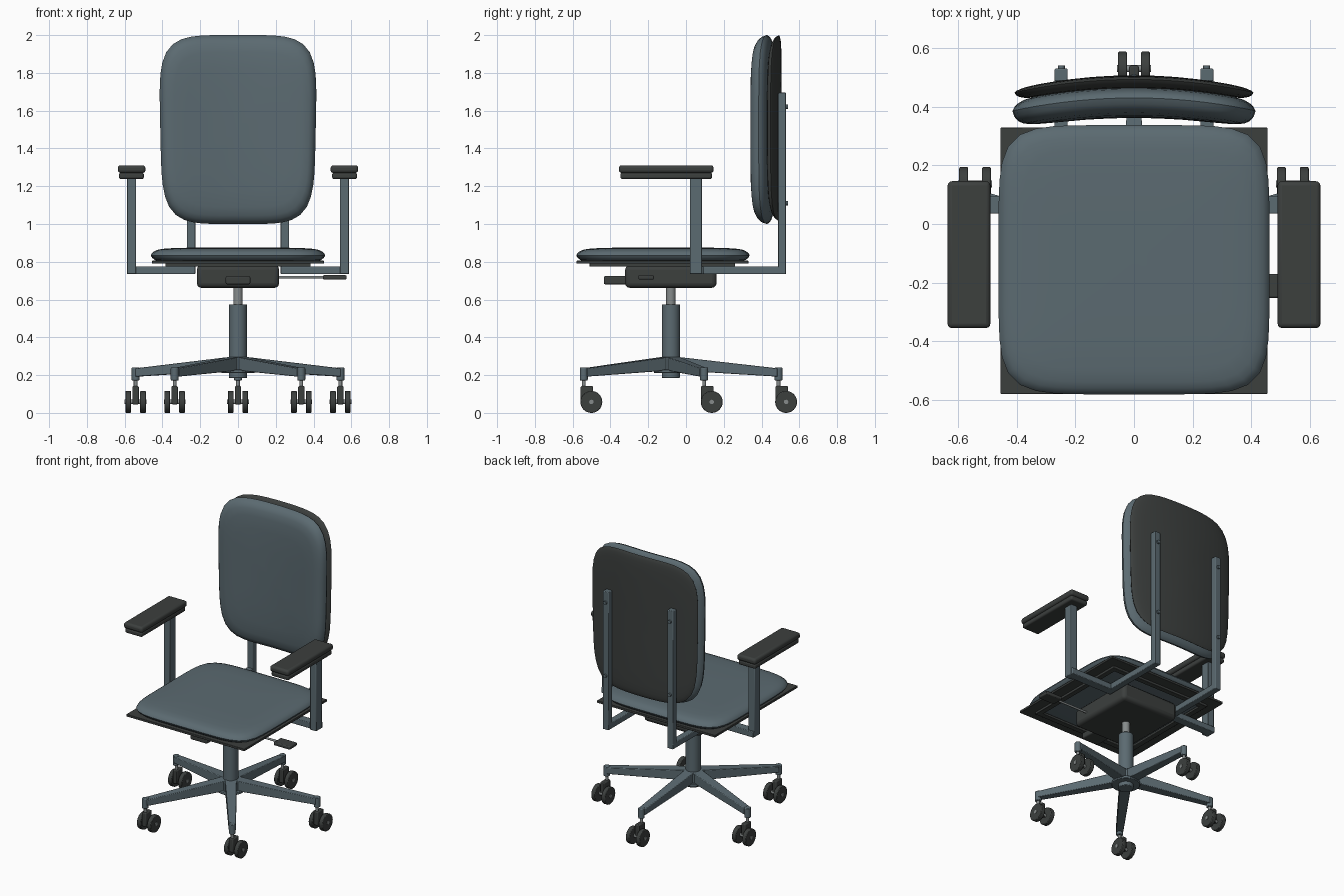
import bpy, bmesh, math
from mathutils import Vector, Matrix

if "Cube" in bpy.data.objects:
    bpy.data.objects.remove(bpy.data.objects["Cube"])


def material(name, rgb):
    m = bpy.data.materials.new(name)
    m.diffuse_color = (*rgb, 1)
    m.use_nodes = True
    m.node_tree.nodes["Principled BSDF"].inputs["Base Color"].default_value = m.diffuse_color
    return m


BLUE = material("slate_blue", (0.105, 0.145, 0.165))
DARK = material("charcoal", (0.045, 0.05, 0.048))
METAL = material("steel_grey", (0.24, 0.26, 0.26))


def finish(name, bm, mat, bevel=0, segs=2, smooth=True):
    bmesh.ops.recalc_face_normals(bm, faces=bm.faces)
    me = bpy.data.meshes.new(name)
    bm.to_mesh(me)
    bm.free()
    me.materials.append(mat)
    ob = bpy.data.objects.new(name, me)
    bpy.context.collection.objects.link(ob)
    if bevel:
        mod = ob.modifiers.new("Bevel", 'BEVEL')
        mod.width, mod.segments = bevel, segs
    if smooth:
        bpy.ops.object.select_all(action='DESELECT')
        ob.select_set(True)
        bpy.context.view_layer.objects.active = ob
        bpy.ops.object.shade_smooth_by_angle(angle=math.radians(40))
    return ob


def box(name, x, y, z, mat, bevel=0.004, segs=2):
    """Box from (min, max) ranges."""
    bm = bmesh.new()
    bmesh.ops.create_cube(bm, size=1)
    for v in bm.verts:
        for i, (a, b) in enumerate((x, y, z)):
            v.co[i] = (a + b) / 2 + v.co[i] * (b - a)
    return finish(name, bm, mat, bevel, segs)


def rod(name, p, q, r, mat, sides=24, bevel=0):
    """Cylinder between two points."""
    p, q = Vector(p), Vector(q)
    bm = bmesh.new()
    bmesh.ops.create_cone(bm, cap_ends=True, segments=sides, radius1=r, radius2=r,
                          depth=(q - p).length)
    rot = (q - p).to_track_quat('Z', 'Y').to_matrix().to_4x4()
    bmesh.ops.transform(bm, matrix=Matrix.Translation((p + q) / 2) @ rot, verts=bm.verts)
    return finish(name, bm, mat, bevel)


def pillow(name, power, up, down, place, mat, sides=64):
    """Rounded-square lens with a crisp rim; place() maps (u, v, height) to space."""
    profile = [(0.985, 0.3), (0.955, 0.55), (0.91, 0.74), (0.82, 0.87),
               (0.65, 0.95), (0.4, 0.985), (0.2, 1)]
    rings = [(s, -h * down) for s, h in reversed(profile)] + [(1, 0)] \
        + [(s, h * up) for s, h in profile]
    bm = bmesh.new()
    loops = []
    for s, h in rings:
        loop = []
        for i in range(sides):
            a = 2 * math.pi * (i + 0.5) / sides
            c, d = math.cos(a), math.sin(a)
            k = s / (abs(c) ** power + abs(d) ** power) ** (1 / power)
            loop.append(bm.verts.new(place(c * k, d * k, h)))
        loops.append(loop)
    for a, b in zip(loops, loops[1:]):
        for i in range(sides):
            j = (i + 1) % sides
            bm.faces.new((a[i], a[j], b[j], b[i]))
    for loop, h in ((loops[0], -down), (loops[-1], up)):
        tip = bm.verts.new(place(0, 0, h))
        for i in range(sides):
            bm.faces.new((loop[i], loop[(i + 1) % sides], tip))
    return finish(name, bm, mat)


def frame(name, outer, inner, cy, z, mat):
    """Square plate with a square opening."""
    bm = bmesh.new()
    corners = ((-1, -1), (1, -1), (1, 1), (-1, 1))
    ring = [[bm.verts.new((sx * r, cy + sy * r, h)) for sx, sy in corners]
            for r, h in ((outer, z[0]), (outer, z[1]), (inner, z[1]), (inner, z[0]))]
    for k in range(4):
        a, b = ring[k], ring[(k + 1) % 4]
        for i in range(4):
            j = (i + 1) % 4
            bm.faces.new((a[i], a[j], b[j], b[i]))
    return finish(name, bm, mat, 0.003)


# Seat: padded cushion on a square frame with a stiffening rim below
pillow("seat_cushion", 6, 0.042, 0.043,
       lambda u, v, h: (0.462 * u, -0.122 + 0.459 * v, 0.834 + h), BLUE)
frame("seat_frame", 0.455, 0.37, -0.125, (0.79, 0.806), DARK)
frame("seat_rim", 0.385, 0.35, -0.125, (0.774, 0.792), DARK)


# Backrest: curved cushion and thin rear shell
def back_map(y0, half_w, z0, half_h):
    return lambda u, v, h: (half_w * u * (0.975 + 0.025 * v),
                            y0 - 0.045 * u * u - h, z0 + half_h * v)


pillow("back_cushion", 4.8, 0.068, 0.04, back_map(0.43, 0.422, 1.5, 0.5), BLUE)
pillow("back_shell", 4.8, 0.035, 0.014, back_map(0.493, 0.415, 1.508, 0.49), DARK)

# Tilt mechanism, front knob and height lever
box("mechanism", (-0.218, 0.218), (-0.322, 0.162), (0.662, 0.782), DARK, 0.025, 3)
box("front_knob", (-0.065, 0.065), (-0.435, -0.31), (0.68, 0.724), DARK, 0.008)
rod("lever_rod", (0.2, -0.21, 0.718), (0.47, -0.21, 0.718), 0.007, METAL, 12)
box("lever_paddle", (0.45, 0.575), (-0.252, -0.17), (0.706, 0.729), DARK, 0.006)

# Arms and back supports, mirrored left and right
for s, side in ((-1, "left"), (1, "right")):
    def span(a, b):
        return tuple(sorted((s * a, s * b)))
    box(side + "_arm_post", span(0.54, 0.588), (0.02, 0.085), (0.735, 1.245), BLUE)
    box(side + "_arm_bar", span(0.226, 0.586), (0.035, 0.095), (0.734, 0.775), BLUE)
    box(side + "_rear_bar", span(0.226, 0.271), (0.04, 0.53), (0.734, 0.775), BLUE)
    box(side + "_back_upright", span(0.226, 0.271), (0.488, 0.53), (0.755, 1.695), BLUE)
    for k, z in enumerate((1.11, 1.62)):
        rod(f"{side}_screw_{k}", (s * 0.248, 0.52, z), (s * 0.248, 0.541, z), 0.012, BLUE, 12)
    box(side + "_arm_pad", span(0.49, 0.636), (-0.355, 0.146), (1.27, 1.311), DARK, 0.015, 3)
    box(side + "_arm_pad_base", span(0.498, 0.63), (-0.348, 0.138), (1.238, 1.272), DARK, 0.011, 3)

# Gas column and hub
CY = -0.08
rod("piston", (0, CY, 0.56), (0, CY, 0.68), 0.025, METAL)
rod("column", (0, CY, 0.185), (0, CY, 0.575), 0.048, BLUE, 32, 0.004)
rod("hub", (0, CY, 0.212), (0, CY, 0.292), 0.07, BLUE, 32, 0.004)
rod("hub_flange", (0, CY, 0.212), (0, CY, 0.23), 0.09, BLUE, 32, 0.003)

# Five tapered legs with twin-wheel casters
for n in range(5):
    ang = math.radians(90 + 72 * n)
    dx, dy = math.cos(ang), math.sin(ang)
    bm = bmesh.new()
    ends = []
    for r, w, lo, hi in ((0.03, 0.037, 0.225, 0.297), (0.565, 0.023, 0.192, 0.236)):
        ends.append([bm.verts.new((dx * r - dy * t, CY + dy * r + dx * t, z))
                     for t, z in ((-w, lo), (w, lo), (w, hi), (-w, hi))])
    a, b = ends
    bm.faces.new(a)
    bm.faces.new(b)
    for i in range(4):
        j = (i + 1) % 4
        bm.faces.new((a[i], a[j], b[j], b[i]))
    finish(f"leg_{n}", bm, BLUE, 0.004)

    x, y = 0.57 * dx, CY + 0.57 * dy
    wy, wz = y + 0.04, 0.058
    rod(f"leg_socket_{n}", (x, y, 0.172), (x, y, 0.24), 0.021, BLUE, 16, 0.004)
    rod(f"caster_stem_{n}", (x, y, 0.11), (x, y, 0.18), 0.01, METAL, 12)
    box(f"caster_body_{n}", (x - 0.017, x + 0.017), (y - 0.017, y + 0.05), (0.045, 0.142), DARK, 0.006)
    rod(f"axle_{n}", (x - 0.058, wy, wz), (x + 0.058, wy, wz), 0.012, METAL, 12)
    for s in (-1, 1):
        rod(f"wheel_{n}_{'left' if s < 0 else 'right'}", (x + s * 0.024, wy, wz),
            (x + s * 0.054, wy, wz), 0.058, DARK, 32, 0.004)
